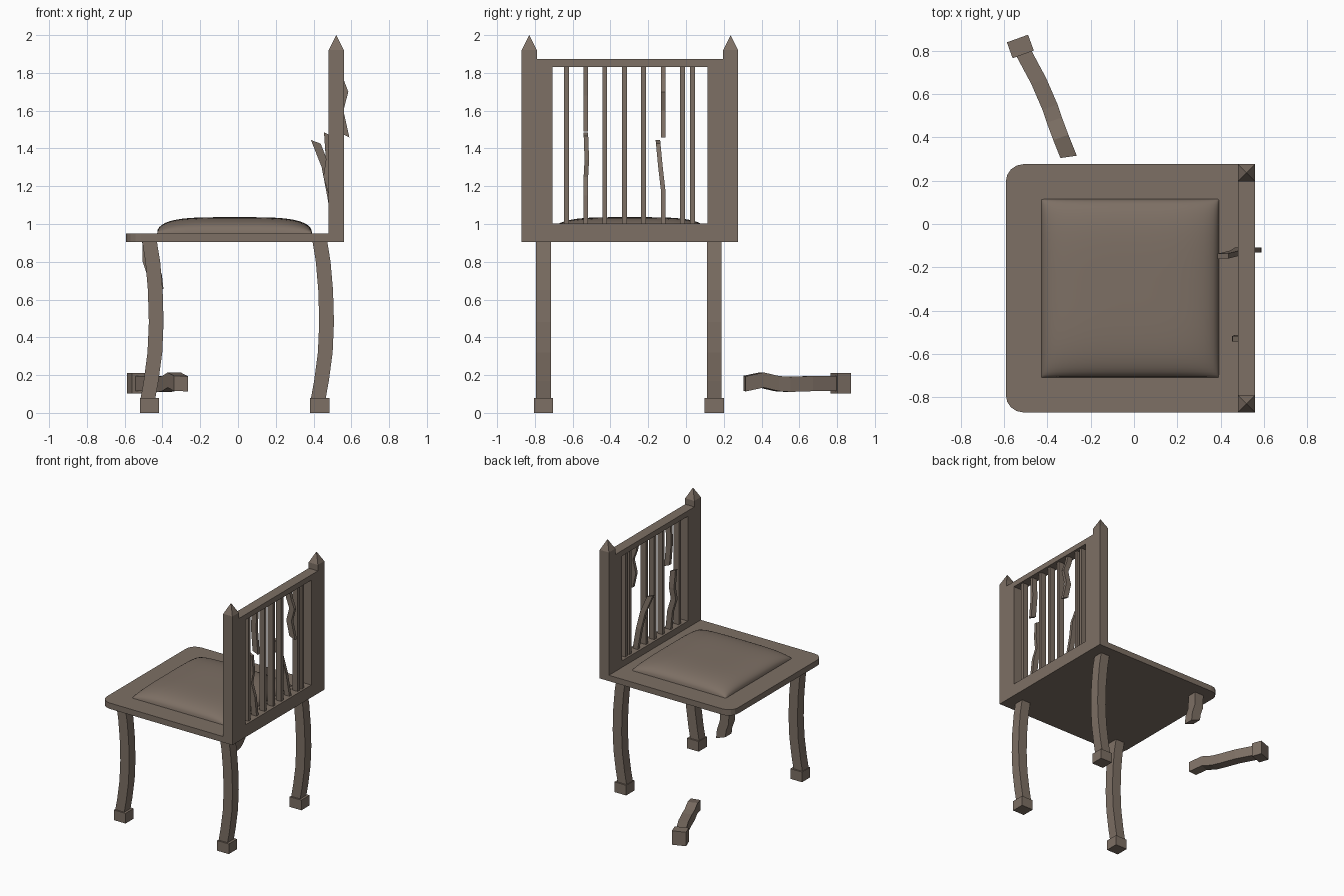
import bpy, bmesh
from mathutils import Vector

if "Cube" in bpy.data.objects:
    bpy.data.objects.remove(bpy.data.objects["Cube"])

wood = bpy.data.materials.new("worn brown wood")
wood.diffuse_color = (0.205, 0.160, 0.128, 1)
wood.use_nodes = True
wood.node_tree.nodes["Principled BSDF"].inputs["Base Color"].default_value = wood.diffuse_color


def finish(name, bm):
    bmesh.ops.recalc_face_normals(bm, faces=bm.faces)
    me = bpy.data.meshes.new(name)
    bm.to_mesh(me)
    bm.free()
    me.materials.append(wood)
    ob = bpy.data.objects.new(name, me)
    bpy.context.collection.objects.link(ob)
    return ob


def loft(name, centres, a, b, tilt=0.0):
    """Rectangular bar through centres; a, b are half-side vectors, tilt slants the last cut."""
    bm = bmesh.new()
    a, b = Vector(a), Vector(b)
    c = [Vector(p) for p in centres]
    rings = []
    for i, p in enumerate(c):
        ring = []
        for s, t in ((-1, -1), (1, -1), (1, 1), (-1, 1)):
            q = p + a * s + b * t
            if i == len(c) - 1:
                q += (c[-1] - c[-2]).normalized() * tilt * s
            ring.append(bm.verts.new(q))
        rings.append(ring)
    for r0, r1 in zip(rings, rings[1:]):
        for k in range(4):
            bm.faces.new((r0[k], r0[(k + 1) % 4], r1[(k + 1) % 4], r1[k]))
    bm.faces.new(rings[0])
    bm.faces.new(rings[-1])
    return finish(name, bm)


def box(name, x0, x1, y0, y1, z0, z1):
    xm, ym = (x0 + x1) / 2, (y0 + y1) / 2
    return loft(name, [(xm, ym, z0), (xm, ym, z1)], ((x1 - x0) / 2, 0, 0), (0, (y1 - y0) / 2, 0))


YC = -0.297  # middle of the chair in y

# seat board with rounded front corners
bm = bmesh.new()
bmesh.ops.create_cube(bm, size=1)
for v in bm.verts:
    v.co = (0.48 if v.co.x > 0 else -0.592, YC + v.co.y * 1.146, 0.928 + v.co.z * 0.046)
corners = [e for e in bm.edges
           if all(v.co.x < 0 for v in e.verts) and abs(e.verts[0].co.z - e.verts[1].co.z) > 0.01]
bmesh.ops.bevel(bm, geom=corners, offset=0.08, segments=4, profile=0.5, affect='EDGES')
finish("seat", bm)

# domed cushion
bm = bmesh.new()
N = 28
bmesh.ops.create_grid(bm, x_segments=N, y_segments=N, size=1)


def spread(t):  # crowd the rows toward the rim
    return t * (1.5 - 0.5 * t * t)


for v in bm.verts:
    u, w = spread(v.co.x), spread(v.co.y)
    dome = max(0, 1 - u ** 4) ** 0.42 * max(0, 1 - w ** 4) ** 0.42
    v.co = (-0.018 + 0.41 * u, YC + 0.412 * w, 0.950 + 0.086 * dome)
for f in bm.faces:
    f.smooth = True
finish("cushion", bm)

# back frame: posts with pointed tops, inner stiles, rails
for side, s in (("left", -1), ("right", 1)):
    y = YC + s * 0.533
    box(side + "_back_post", 0.48, 0.56, y - 0.04, y + 0.04, 0.905, 1.92)
    bm = bmesh.new()
    base = [bm.verts.new((0.52 + i * 0.04, y + j * 0.04, 1.92))
            for i, j in ((-1, -1), (1, -1), (1, 1), (-1, 1))]
    tip = bm.verts.new((0.52, y, 2.0))
    bm.faces.new(base)
    for k in range(4):
        bm.faces.new((base[k], base[(k + 1) % 4], tip))
    finish(side + "_finial", bm)
    y = YC + s * 0.452
    box(side + "_stile", 0.48, 0.56, y - 0.041, y + 0.041, 0.905, 1.873)
box("bottom_rail", 0.48, 0.56, YC - 0.411, YC + 0.411, 0.905, 1.003)
box("top_rail", 0.48, 0.56, YC - 0.411, YC + 0.411, 1.83, 1.873)

# whole slats
for i, y in enumerate((-0.633, -0.43, -0.326, -0.224, -0.018, 0.034)):
    box(f"slat_{i + 1}", 0.497, 0.543, y - 0.013, y + 0.013, 1.0, 1.835)

# snapped slats
SA, SB = (0.022, 0, 0), (0, 0.012, 0)
loft("broken_slat_1_lower", [(0.52, -0.53, 1.0), (0.504, -0.53, 1.15), (0.474, -0.53, 1.25),
                             (0.487, -0.525, 1.34), (0.478, -0.53, 1.475)], SA, SB, -0.01)
loft("broken_slat_1_upper", [(0.52, -0.53, 1.835), (0.515, -0.53, 1.68), (0.53, -0.53, 1.5)], SA, SB, 0.01)
loft("broken_slat_2_lower", [(0.52, -0.12, 1.0), (0.49, -0.12, 1.17), (0.465, -0.135, 1.30),
                             (0.412, -0.148, 1.435)], SA, SB, -0.01)
loft("broken_slat_2_upper", [(0.52, -0.12, 1.835), (0.535, -0.12, 1.77), (0.562, -0.12, 1.70),
                             (0.536, -0.12, 1.60), (0.565, -0.12, 1.47)], SA, SB, 0.012)

# curved legs with block feet
ARC = [(0.0, 0.905), (0.017, 0.80), (0.030, 0.65), (0.035, 0.48), (0.028, 0.32), (0.008, 0.17), (-0.010, 0.07)]
for name, x, y in (("front_leg", -0.468, -0.755), ("back_leg_left", 0.434, -0.755), ("back_leg_right", 0.434, 0.15)):
    loft(name, [(x + dx, y, z) for dx, z in ARC], (0.039, 0, 0), (0, 0.039, 0))
    fx = x - 0.001
    box(name + "_foot", fx - 0.051, fx + 0.051, y - 0.051, y + 0.051, 0, 0.08)

# stub of the broken leg
loft("broken_leg_stub", [(-0.468, 0.15, 0.905), (-0.466, 0.15, 0.80), (-0.442, 0.15, 0.73),
                         (-0.435, 0.15, 0.67)], (0.039, 0, 0), (0, 0.039, 0), 0.015)

# broken-off lower leg lying in front
A = Vector((0.94, 0.34, 0))
loft("fallen_leg", [(-0.515, 0.80, 0.155), (-0.44, 0.66, 0.155), (-0.388, 0.54, 0.151), (-0.368, 0.48, 0.155),
                    (-0.338, 0.40, 0.174), (-0.302, 0.31, 0.155)], A * 0.037, (0, 0, 0.04), 0.008)
D = Vector((-0.34, 0.94, 0))
foot = Vector((-0.525, 0.82, 0.157))
loft("fallen_leg_foot", [foot - D * 0.039, foot + D * 0.039], A * 0.052, (0, 0, 0.055))
